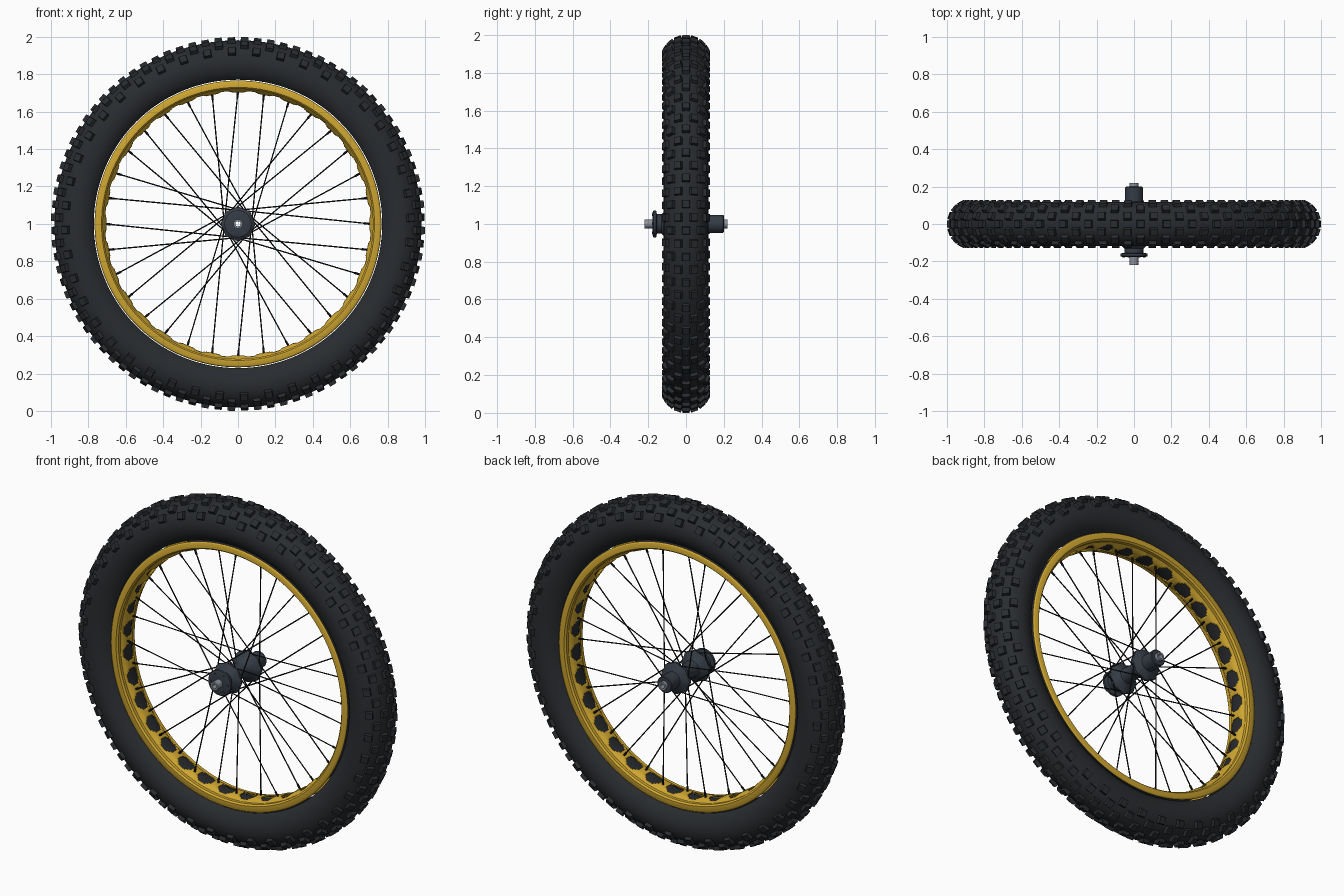
import bpy, bmesh, math
from mathutils import Vector, Matrix

if "Cube" in bpy.data.objects:
    bpy.data.objects.remove(bpy.data.objects["Cube"])

CENTRE = Vector((0, 0, 1))
TYRE_R, TYRE_T = 0.864, 0.118      # tyre major and section radius
SPOKES = 32


def material(name, rgb):
    m = bpy.data.materials.new(name)
    m.diffuse_color = (*rgb, 1)
    m.use_nodes = True
    m.node_tree.nodes["Principled BSDF"].inputs["Base Color"].default_value = m.diffuse_color
    return m


rubber = material("rubber", (0.022, 0.025, 0.029))
gold = material("gold", (0.62, 0.38, 0.03))
black = material("black", (0.01, 0.01, 0.012))
dark = material("dark_metal", (0.035, 0.045, 0.06))
steel = material("steel", (0.25, 0.28, 0.32))


def polar(r, y, a):
    return CENTRE + Vector((r * math.cos(a), y, r * math.sin(a)))


def finish(name, bm, mat, angle=35):
    bmesh.ops.recalc_face_normals(bm, faces=bm.faces)
    me = bpy.data.meshes.new(name)
    bm.to_mesh(me)
    bm.free()
    ob = bpy.data.objects.new(name, me)
    bpy.context.collection.objects.link(ob)
    me.materials.append(mat)
    bpy.ops.object.select_all(action='DESELECT')
    ob.select_set(True)
    bpy.context.view_layer.objects.active = ob
    if angle:
        bpy.ops.object.shade_smooth_by_angle(angle=math.radians(angle))
    return ob


def lathe(profile, n, closed=True, keep=None, wobble=None):
    """Spin (y, r) points round the axle; keep(j, i) can leave faces out."""
    bm = bmesh.new()
    rings = []
    for i in range(n):
        a = 2 * math.pi * i / n
        rings.append([bm.verts.new(polar(r * (wobble(j, a) if wobble else 1), y, a))
                      for j, (y, r) in enumerate(profile)])
    m = len(profile)
    for i in range(n):
        p, q = rings[i], rings[(i + 1) % n]
        for j in range(m if closed else m - 1):
            if keep is None or keep(j, i):
                k = (j + 1) % m
                bm.faces.new((p[j], p[k], q[k], q[j]))
    return bm


def rod(bm, a, b, radius, sides=6):
    d = b - a
    mat = Matrix.Translation((a + b) / 2) @ d.to_track_quat('Z', 'Y').to_matrix().to_4x4()
    bmesh.ops.create_cone(bm, cap_ends=True, segments=sides, radius1=radius,
                          radius2=radius, depth=d.length, matrix=mat)


# Tyre carcass, open towards the rim
section = []
for k in range(33):
    t = math.radians(-142 + 284 * k / 32)
    section.append((TYRE_T * math.sin(t), TYRE_R + TYRE_T * math.cos(t)))
finish("tyre", lathe(section, 128, closed=False), rubber)

# Staggered tread knobs, tapered blocks sunk into the carcass
bm = bmesh.new()
ROWS = 88
for i in range(ROWS):
    a = 2 * math.pi * (i + 0.5) / ROWS
    for deg in ((0, -41, 41) if i % 2 else (-20, 20, -61, 61)):
        t = math.radians(deg)
        radial = Vector((math.cos(a), 0, math.sin(a)))
        out = radial * math.cos(t) + Vector((0, math.sin(t), 0))
        along = Vector((-math.sin(a), 0, math.cos(a)))
        side = out.cross(along)
        base = CENTRE + radial * TYRE_R
        quads = []
        for h, s in ((TYRE_T - 0.006, 0.022), (TYRE_T + 0.018, 0.019)):
            quads.append([bm.verts.new(base + out * h + along * u * s + side * v * s)
                          for u, v in ((-1, -1), (1, -1), (1, 1), (-1, 1))])
        lo, hi = quads
        bm.faces.new(hi)
        for k in range(4):
            bm.faces.new((lo[k], lo[(k + 1) % 4], hi[(k + 1) % 4], hi[k]))
finish("tread_knobs", bm, rubber, 0)

# Rim: bowed strip with rounded windows between the spokes
half = [(0.0, 0.706), (0.024, 0.706), (0.034, 0.709), (0.042, 0.713), (0.056, 0.724),
        (0.074, 0.724), (0.082, 0.731), (0.082, 0.757), (0.077, 0.765)]
rim_profile = [(-y, r) for y, r in reversed(half[1:])] + half
MID = len(half) - 1
STEP = 12


def rim_solid(j, i):
    band = j - MID if j >= MID else MID - 1 - j
    off = abs((i + 0.5) % STEP - STEP / 2)
    reach = (3.6, 3.0, 2.0)
    return band > 2 or off > reach[band]


rim = finish("rim", lathe(rim_profile, SPOKES * STEP, False, rim_solid), gold)
mod = rim.modifiers.new("thickness", 'SOLIDIFY')
mod.thickness = 0.006
mod.offset = 0

# Rim tape seen through the windows
finish("rim_tape", lathe([(-0.07, 0.738), (-0.05, 0.728), (0.05, 0.728), (0.07, 0.738)],
                         128, False), rubber)

# Crossed spokes with nipples, alternating between the two flanges
spokes, nipples = bmesh.new(), bmesh.new()
for i in range(SPOKES):
    a = 2 * math.pi * i / SPOKES
    s = 1 if i % 2 else -1
    lean = 1 if i % 4 < 2 else -1
    hub_pt = polar(0.074, s * 0.093, a + lean * math.radians(75))
    rim_pt = polar(0.71, s * 0.014, a)
    rod(spokes, hub_pt, rim_pt, 0.0035)
    rod(nipples, rim_pt, rim_pt.lerp(hub_pt, 0.05), 0.006)
finish("spokes", spokes, black)
finish("spoke_nipples", nipples, black)

# Hub shell: two scalloped flanges, waist, disc mount and rear sleeve
hub = [(-0.176, 0.024), (-0.176, 0.062), (-0.172, 0.072), (-0.158, 0.072), (-0.154, 0.052),
       (-0.130, 0.052), (-0.112, 0.070), (-0.100, 0.088), (-0.088, 0.088), (-0.078, 0.068),
       (-0.055, 0.046), (0.0, 0.040), (0.045, 0.048), (0.068, 0.068), (0.084, 0.088),
       (0.098, 0.088), (0.108, 0.070), (0.120, 0.047), (0.196, 0.047), (0.200, 0.043),
       (0.200, 0.024)]
FLANGE = {7, 8, 14, 15}
finish("hub", lathe(hub, 64, False,
                    wobble=lambda j, a: 1 + 0.04 * math.cos(8 * a) if j in FLANGE else 1), dark)

# Disc mount bolts
bm = bmesh.new()
for i in range(6):
    a = math.pi * i / 3
    rod(bm, polar(0.055, -0.170, a), polar(0.055, -0.179, a), 0.007, 12)
finish("mount_bolts", bm, dark)

# Hollow axle
finish("axle", lathe([(-0.22, 0.014), (-0.22, 0.024), (0.22, 0.024), (0.22, 0.014)], 32), steel)
